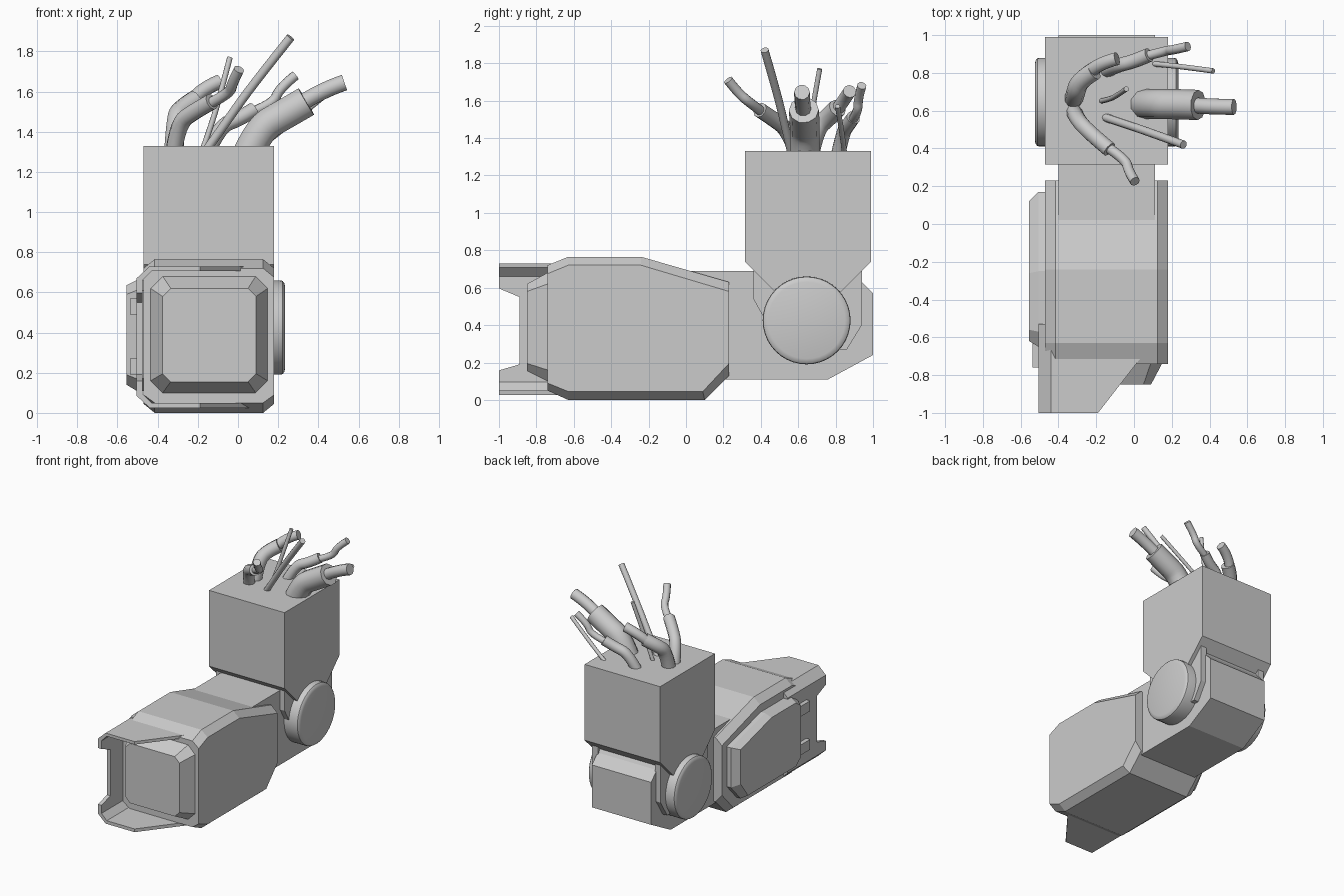
import bpy, bmesh, math
from mathutils import Matrix

if "Cube" in bpy.data.objects:
    bpy.data.objects.remove(bpy.data.objects["Cube"])


def finish(bm, name):
    bmesh.ops.recalc_face_normals(bm, faces=bm.faces)
    me = bpy.data.meshes.new(name)
    bm.to_mesh(me)
    bm.free()
    ob = bpy.data.objects.new(name, me)
    bpy.context.collection.objects.link(ob)
    return ob


def loft(name, sections, axis):
    """Skin matching outlines; each section is (position along axis, outline)."""
    place = {'x': lambda t, p: (t, p[0], p[1]),
             'y': lambda t, p: (p[0], t, p[1]),
             'z': lambda t, p: (p[0], p[1], t)}[axis]
    bm = bmesh.new()
    rings = [[bm.verts.new(place(t, p)) for p in prof] for t, prof in sections]
    n = len(rings[0])
    for a, b in zip(rings, rings[1:]):
        for i in range(n):
            j = (i + 1) % n
            bm.faces.new((a[i], a[j], b[j], b[i]))
    bm.faces.new(rings[0])
    bm.faces.new(rings[-1])
    return finish(bm, name)


def prism(name, profile, a, b, axis='x'):
    return loft(name, [(a, profile), (b, profile)], axis)


def box(name, x0, x1, y0, y1, z0, z1):
    return prism(name, [(y0, z0), (y1, z0), (y1, z1), (y0, z1)], x0, x1)


def octagon(x0, x1, z0, z1, c):
    return [(x0 + c, z0), (x1 - c, z0), (x1, z0 + c), (x1, z1 - c),
            (x1 - c, z1), (x0 + c, z1), (x0, z1 - c), (x0, z0 + c)]


def cut(ob, cutter):
    m = ob.modifiers.new("cut", 'BOOLEAN')
    m.operation, m.solver, m.object = 'DIFFERENCE', 'EXACT', cutter
    bpy.context.view_layer.objects.active = ob
    bpy.ops.object.modifier_apply(modifier=m.name)
    bpy.data.objects.remove(cutter)


# forearm shell with chamfered long edges
full = [(-0.74, 0.05), (-0.74, 0.72), (-0.63, 0.765), (-0.24, 0.765),
        (0.23, 0.63), (0.23, 0.13), (0.10, 0.0), (-0.63, 0.0)]
side = [(-0.74, 0.09), (-0.74, 0.675), (-0.63, 0.72), (-0.24, 0.72),
        (0.23, 0.58), (0.23, 0.195), (0.09, 0.045), (-0.63, 0.045)]
loft("forearm_shell", [(-0.47, side), (-0.415, full), (0.125, full), (0.18, side)], 'x')

# raised wrist face
loft("wrist_face", [(-0.73, octagon(-0.435, 0.148, 0.10, 0.68, 0.06)),
                    (-0.74, octagon(-0.435, 0.148, 0.10, 0.68, 0.06)),
                    (-0.85, octagon(-0.375, 0.09, 0.155, 0.62, 0.04))], 'y')

# raised panel on the left side
base = [(-0.65, 0.17), (-0.65, 0.61), (-0.57, 0.66), (-0.25, 0.66),
        (0.17, 0.55), (0.17, 0.24), (0.05, 0.11), (-0.57, 0.11)]
raised = [(-0.62, 0.19), (-0.62, 0.59), (-0.56, 0.635), (-0.26, 0.635),
          (0.12, 0.53), (0.12, 0.26), (0.03, 0.14), (-0.56, 0.14)]
loft("side_panel", [(-0.46, base), (-0.505, base), (-0.555, raised)], 'x')
for i, z in enumerate((0.19, 0.49)):
    box(f"panel_clip_{i + 1}", -0.537, -0.50, -0.76, -0.60, z, z + 0.08)

# C-shaped wrist guard, trimmed diagonally and notched
guard = prism("wrist_guard", [
    (0.10, 0.73), (-0.44, 0.73), (-0.505, 0.67), (-0.505, 0.085), (-0.44, 0.025), (0.10, 0.025),
    (0.10, 0.05), (-0.43, 0.05), (-0.475, 0.095), (-0.475, 0.66), (-0.43, 0.707), (0.10, 0.707)],
    -1.0, -0.53, 'y')
cut(guard, prism("trim_cutter", [(-0.198, -1.01), (0.19, -0.511), (0.5, -0.5), (0.5, -1.01)],
                 -0.2, 1.0, 'z'))
cut(guard, prism("notch_cutter", [(-1.01, 0.60), (-0.89, 0.55), (-0.89, 0.19), (-1.01, 0.155)],
                 -0.7, -0.45))

# elbow link reaching back from the forearm
prism("elbow_link", [(-0.1, 0.11), (0.76, 0.11), (1.0, 0.24), (1.0, 0.57),
                     (0.93, 0.64), (0.90, 0.69), (-0.1, 0.69)], -0.40, 0.11)

# upper arm block and the plates hugging the link
prism("upper_arm", [(0.315, 1.33), (0.315, 0.74), (0.485, 0.57), (0.82, 0.57),
                    (0.99, 0.74), (0.99, 1.33)], -0.47, 0.18)
plate = [(0.36, 0.70), (0.36, 0.54), (0.45, 0.38), (0.55, 0.27), (0.86, 0.27),
         (0.94, 0.40), (0.94, 0.70)]
prism("elbow_plate_left", plate, -0.44, -0.39)
prism("elbow_plate_right", plate, 0.10, 0.15)

# round elbow caps
for name, s in (("elbow_cap_left", -1), ("elbow_cap_right", 1)):
    rings = [(0.22, 0.235), (0.355, 0.235), (0.367, 0.232), (0.375, 0.222), (0.38, 0.205)]
    secs = [(-0.145 + s * d, [(0.645 + r * math.cos(k * math.tau / 40),
                               0.425 + r * math.sin(k * math.tau / 40)) for k in range(40)])
            for d, r in rings]
    cap = loft(name, secs, 'x')
    bpy.ops.object.select_all(action='DESELECT')
    cap.select_set(True)
    bpy.context.view_layer.objects.active = cap
    bpy.ops.object.shade_smooth_by_angle(angle=math.radians(35))


def cable(name, r, pts):
    cu = bpy.data.curves.new(name, 'CURVE')
    cu.dimensions = '3D'
    cu.bevel_depth, cu.bevel_resolution, cu.use_fill_caps = r, 3, True
    sp = cu.splines.new('NURBS')
    sp.points.add(len(pts) - 1)
    for p, co in zip(sp.points, pts):
        p.co = (*co, 1)
    sp.order_u, sp.use_endpoint_u, sp.resolution_u = 3, True, 4
    ob = bpy.data.objects.new(name, cu)
    bpy.context.collection.objects.link(ob)
    bpy.ops.object.select_all(action='DESELECT')
    ob.select_set(True)
    bpy.context.view_layer.objects.active = ob
    bpy.ops.object.convert(target='MESH')
    bpy.ops.object.shade_smooth_by_angle(angle=math.radians(40))


# insulated cables: sleeve radius, core radius, sleeve path, core path
cables = [
    (0.08, 0.042, [(0.05, .635, 1.29), (0.11, .635, 1.42), (0.22, .635, 1.48), (0.34, .63, 1.55)],
     [(0.30, .63, 1.53), (0.40, .62, 1.60), (0.53, .62, 1.645)]),
    (0.038, 0.025, [(-0.15, .81, 1.30), (-0.09, .84, 1.43), (0.0, .86, 1.46), (0.08, .895, 1.51)],
     [(0.05, .885, 1.49), (0.18, .92, 1.54), (0.20, .92, 1.61), (0.285, .94, 1.68)]),
    (0.05, 0.036, [(-0.32, .66, 1.30), (-0.31, .69, 1.45), (-0.29, .76, 1.51), (-0.21, .81, 1.56)],
     [(-0.24, .80, 1.54), (-0.19, .85, 1.61), (-0.09, .875, 1.65)]),
    (0.042, 0.027, [(-0.32, .60, 1.30), (-0.30, .55, 1.44), (-0.22, .47, 1.50), (-0.13, .395, 1.55)],
     [(-0.16, .42, 1.53), (-0.04, .34, 1.59), (-0.03, .28, 1.64), (0.005, .225, 1.71)]),
]
for i, (r1, r2, sleeve, core) in enumerate(cables):
    cable(f"cable_sleeve_{i + 1}", r1, sleeve)
    cable(f"cable_core_{i + 1}", r2, core)

# loose thin wires
wires = [(0.022, [(-0.17, .57, 1.29), (-0.05, .53, 1.46), (0.07, .49, 1.63), (0.262, .42, 1.87)]),
         (0.014, [(-0.18, .65, 1.30), (-0.13, .66, 1.44), (-0.09, .68, 1.58), (-0.04, .715, 1.77)]),
         (0.014, [(0.08, .85, 1.30), (0.25, .835, 1.43), (0.42, .81, 1.57)])]
for i, (r, pts) in enumerate(wires):
    cable(f"thin_wire_{i + 1}", r, pts)
